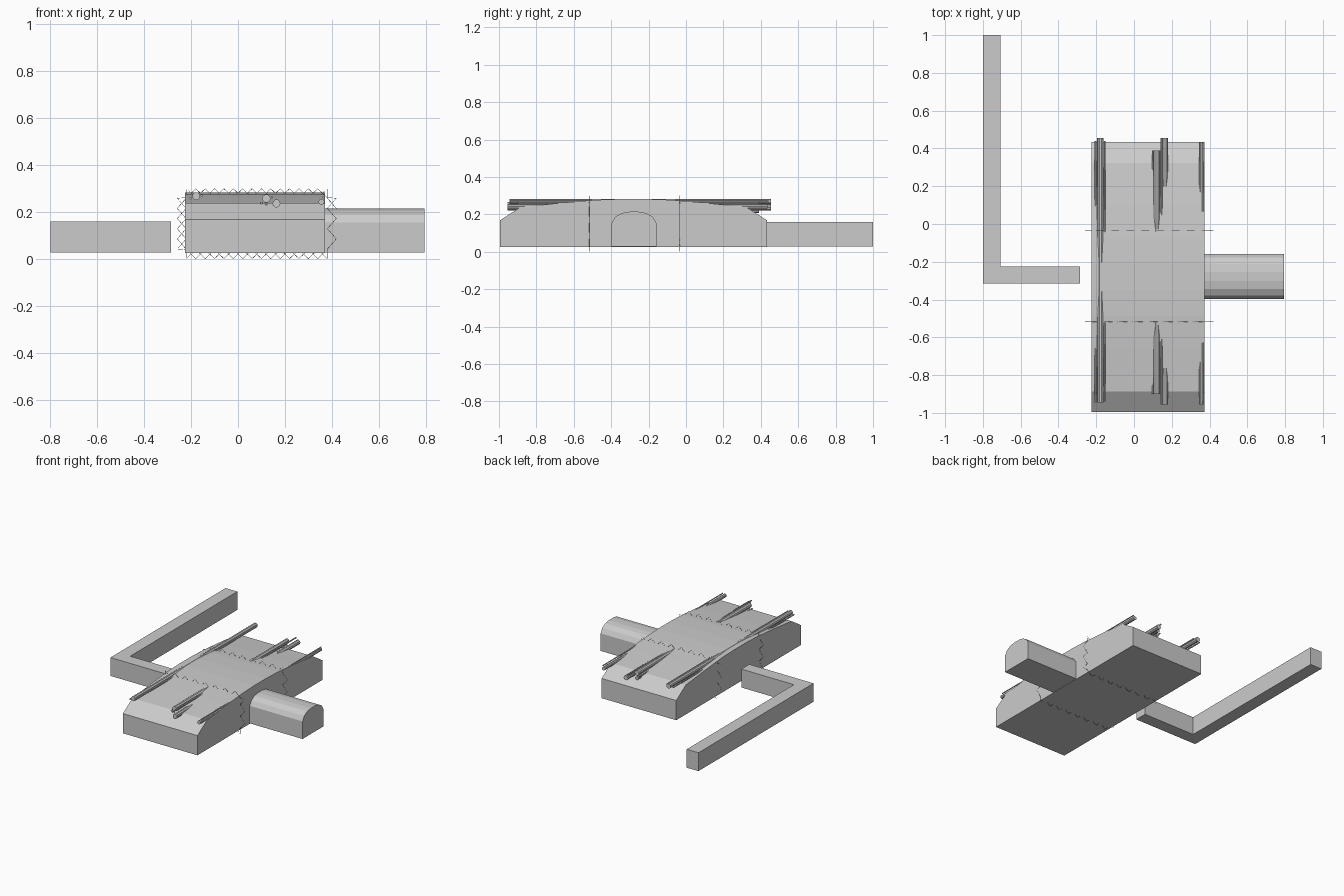
import bpy, bmesh, math
from mathutils import Vector

if "Cube" in bpy.data.objects:
    bpy.data.objects.remove(bpy.data.objects["Cube"])


def material(name, v):
    m = bpy.data.materials.new(name)
    m.diffuse_color = (v, v, v, 1)
    m.use_nodes = True
    m.node_tree.nodes["Principled BSDF"].inputs["Base Color"].default_value = m.diffuse_color
    return m


GREY = material("concrete grey", 0.6)


def prism(name, pts, place, a, b):
    """Extrude a 2D outline from a to b; place(u, v, t) gives the 3D point."""
    bm = bmesh.new()
    ends = [[bm.verts.new(place(u, v, t)) for u, v in pts] for t in (a, b)]
    n = len(pts)
    bm.faces.new(ends[0])
    bm.faces.new(ends[1])
    for i in range(n):
        j = (i + 1) % n
        bm.faces.new((ends[0][i], ends[0][j], ends[1][j], ends[1][i]))
    bmesh.ops.recalc_face_normals(bm, faces=bm.faces)
    me = bpy.data.meshes.new(name)
    bm.to_mesh(me)
    bm.free()
    me.materials.append(GREY)
    ob = bpy.data.objects.new(name, me)
    bpy.context.collection.objects.link(ob)
    return ob


def along_x(u, v, t):
    return (t, u, v)


def along_y(u, v, t):
    return (u, t, v)


def along_z(u, v, t):
    return (u, v, t)


def mirrored(half, mid):
    """Mirror an outline given as (offset, height) about y = mid."""
    return [(mid - d, z) for d, z in half] + [(mid + d, z) for d, z in reversed(half)]


MID = -0.281

# Main hall with a faceted, gently vaulted roof
prism("main_hall", mirrored([(0.714, 0.025), (0.714, 0.168), (0.605, 0.238),
      (0.38, 0.262), (0.205, 0.277), (0.068, 0.282)], MID), along_x, -0.225, 0.372)

# Arched tunnel on the right
prism("arched_tunnel", mirrored([(0.119, 0.028), (0.119, 0.155), (0.1, 0.187),
      (0.065, 0.207), (0.025, 0.214)], MID + 0.003), along_x, 0.36, 0.795)

# L-shaped corridor on the left
prism("corridor", [(-0.8, 1), (-0.8, -0.316), (-0.285, -0.316), (-0.285, -0.225),
      (-0.706, -0.225), (-0.706, 1)], along_z, 0.027, 0.16)

# Pipes running the length of the roof, buried in its crown
pipes = [(-0.178, 0.267, 0.017, -0.945, 0.455), (-0.155, 0.27, 0.005, -0.94, 0.44),
         (-0.203, 0.258, 0.005, -0.945, 0.44), (0.121, 0.257, 0.018, -0.90, 0.39),
         (0.120, 0.220, 0.012, -0.90, 0.39), (0.164, 0.236, 0.017, -0.955, 0.455),
         (0.100, 0.238, 0.005, -0.90, 0.39), (0.145, 0.262, 0.005, -0.955, 0.455),
         (0.356, 0.243, 0.013, -0.955, 0.435), (0.364, 0.262, 0.004, -0.94, 0.43)]
for i, (x, z, r, y0, y1) in enumerate(pipes):
    ring = [(x + r * math.cos(k * math.tau / 10), z + r * math.sin(k * math.tau / 10))
            for k in range(10)]
    prism(f"roof_pipe_{i + 1}", ring, along_y, y0, y1)


def zigzag(name, y, phase):
    """Thin zigzag wire hoop around the hall."""
    corners = [Vector(c) for c in ((-0.24, 0.02), (0.40, 0.02), (0.40, 0.28), (-0.24, 0.28))]
    pts, sign = [], phase
    for i in range(4):
        a, b = corners[i], corners[(i + 1) % 4]
        d = (b - a).normalized()
        out = Vector((d.y, -d.x))
        n = 16 if i % 2 == 0 else 6
        for k in range(n):
            p = a.lerp(b, (k + 0.5) / n) + out * 0.019 * sign
            pts.append((p.x, y, p.y))
            sign = -sign
    cu = bpy.data.curves.new(name, "CURVE")
    cu.dimensions = "3D"
    cu.bevel_depth = 0.0012
    cu.bevel_resolution = 0
    sp = cu.splines.new("POLY")
    sp.points.add(len(pts) - 1)
    for q, p in zip(sp.points, pts):
        q.co = (*p, 1)
    sp.use_cyclic_u = True
    cu.materials.append(GREY)
    bpy.context.collection.objects.link(bpy.data.objects.new(name, cu))


zigzag("wire_hoop_back", -0.033, 1)
zigzag("wire_hoop_front", -0.518, -1)
